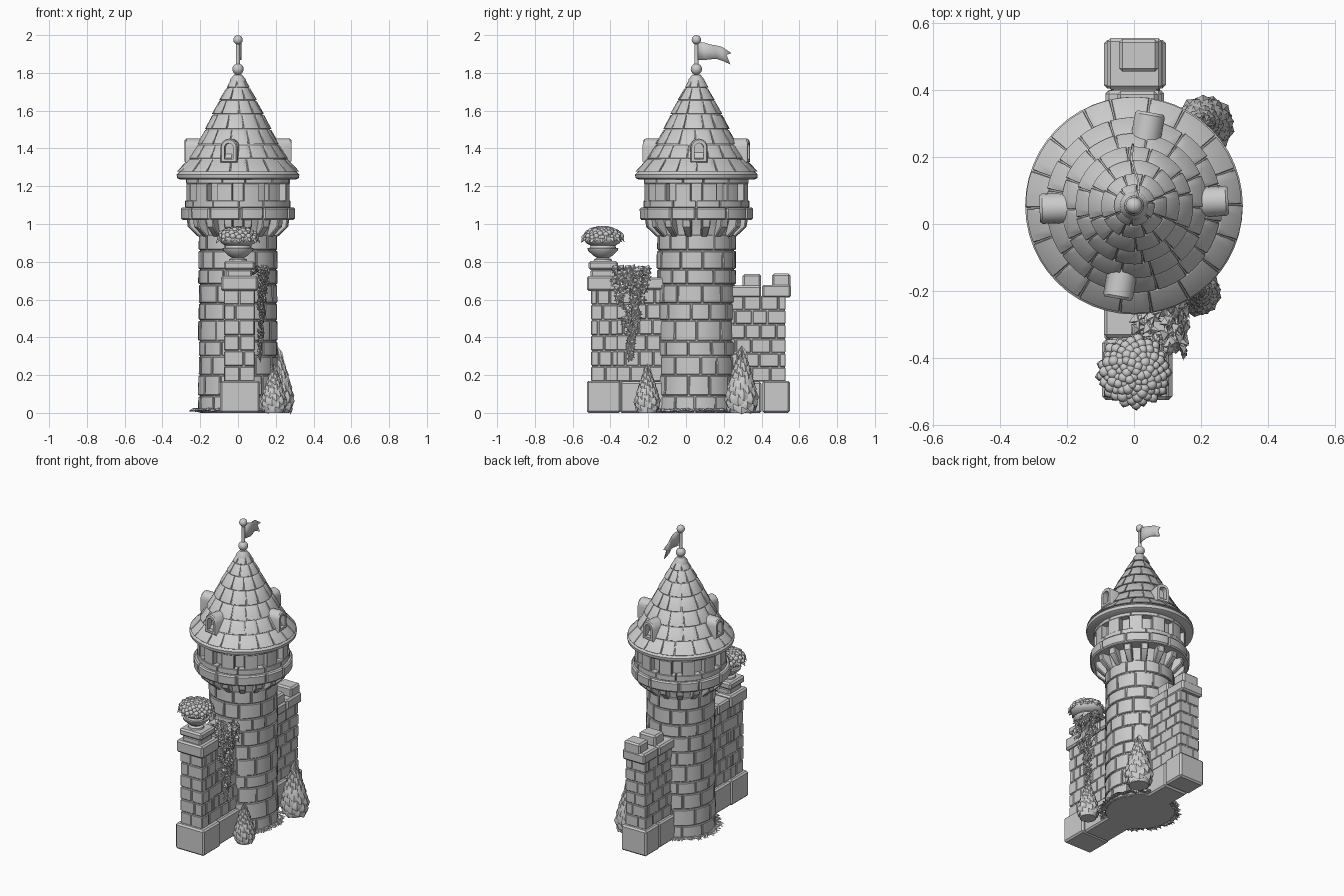
import bpy, bmesh, math, random
from mathutils import Vector, Matrix

random.seed(4)
cube = bpy.data.objects.get("Cube")
if cube:
    bpy.data.objects.remove(cube)

stone = bpy.data.materials.new("stone_grey")
stone.use_nodes = True
grey = (0.6, 0.6, 0.6, 1)
stone.diffuse_color = grey
stone.node_tree.nodes["Principled BSDF"].inputs["Base Color"].default_value = grey
TOWER = Vector((0, 0.055, 0))
TAU = math.tau
jit = lambda s: random.uniform(-s, s)


def finish(bm, name, bevel=0, at=(0, 0, 0), angle=35):
    """Turn a bmesh into a shaded object, with optional edge bevel."""
    bmesh.ops.recalc_face_normals(bm, faces=bm.faces)
    if bevel:
        sharp = [e for e in bm.edges if len(e.link_faces) == 2 and e.calc_face_angle(0) > 0.7]
        bmesh.ops.bevel(bm, geom=sharp, offset=bevel, segments=1, affect='EDGES', clamp_overlap=True)
    mesh = bpy.data.meshes.new(name)
    bm.to_mesh(mesh)
    bm.free()
    mesh.materials.append(stone)
    ob = bpy.data.objects.new(name, mesh)
    ob.location = at
    bpy.context.collection.objects.link(ob)
    bpy.ops.object.select_all(action='DESELECT')
    ob.select_set(True)
    bpy.context.view_layer.objects.active = ob
    bpy.ops.object.shade_smooth_by_angle(angle=math.radians(angle))
    return ob


def box(bm, x0, x1, y0, y1, z0, z1):
    m = Matrix.Translation(((x0 + x1) / 2, (y0 + y1) / 2, (z0 + z1) / 2))
    bmesh.ops.create_cube(bm, size=1, matrix=m @ Matrix.Diagonal((x1 - x0, y1 - y0, z1 - z0, 1)))


def arc_block(bm, prof, a0, a1, seg=4):
    """Sweep a closed (radius, height) section between two angles."""
    rings = []
    for i in range(seg + 1):
        a = a0 + (a1 - a0) * i / seg
        rings.append([bm.verts.new((r * math.cos(a), r * math.sin(a), z)) for r, z in prof])
    n = len(prof)
    for p, q in zip(rings, rings[1:]):
        for j in range(n):
            bm.faces.new((p[j], p[(j + 1) % n], q[(j + 1) % n], q[j]))
    bm.faces.new(rings[0])
    bm.faces.new(rings[-1])


def course(bm, r0, z0, r1, z1, n, depth=0.03, gap=0.006, shift=0.0, seg=4):
    """A ring of n curved blocks leaning from (r0, z0) to (r1, z1)."""
    w = TAU / n
    cuts = [shift + w * (i + jit(0.14)) for i in range(n)]
    cuts.append(cuts[0] + TAU)
    for a, b in zip(cuts, cuts[1:]):
        g, o = gap / 2 / max(r0, 0.05), jit(0.0025)
        prof = [(r0 + o, z0 + gap / 2), (r1 + o, z1 - gap / 2),
                (max(r1 - depth, 0.004), z1 - gap / 2), (max(r0 - depth, 0.004), z0 + gap / 2)]
        arc_block(bm, prof, a + g, b - g, seg)


def lathe(name, prof, at=TOWER, steps=48, angle=35):
    bm = bmesh.new()
    vs = [bm.verts.new((r, 0, z)) for r, z in prof]
    es = [bm.edges.new(p) for p in zip(vs, vs[1:])]
    bmesh.ops.spin(bm, geom=vs + es, cent=(0, 0, 0), axis=(0, 0, 1), angle=TAU, steps=steps)
    bmesh.ops.remove_doubles(bm, verts=bm.verts, dist=0.0002)
    return finish(bm, name, at=at, angle=angle)


# Tower shaft: core plus curved stone courses
lathe("tower_core", [(0, 0), (0.202, 0), (0.2, 0.95), (0.225, 1.03), (0, 1.03)])
bm = bmesh.new()
zs = [0, 0.09, 0.2, 0.3, 0.38, 0.49, 0.58, 0.68, 0.76, 0.86, 0.945]
for i, (a, b) in enumerate(zip(zs, zs[1:])):
    course(bm, 0.212 - 0.003 * (a > 0.1), a, 0.208, b, 11, shift=i * 0.3)
finish(bm, "tower_stones", 0.004, TOWER)

# Corbels below the gallery
bm = bmesh.new()
for i in range(16):
    a = TAU * (i + 0.5) / 16
    arc_block(bm, [(0.19, 0.93), (0.215, 0.935), (0.268, 0.985), (0.275, 1.03), (0.19, 1.03)],
              a - 0.085, a + 0.085, 2)
finish(bm, "corbels", 0.005, TOWER)

# Gallery: floor ring, recessed core, posts, sill and lintel
lathe("gallery_core", [(0, 1.02), (0.292, 1.02), (0.292, 1.085), (0.238, 1.085), (0.238, 1.25), (0, 1.25)])
bm = bmesh.new()
course(bm, 0.3, 1.02, 0.301, 1.09, 12, depth=0.06, gap=0.004, seg=6)
finish(bm, "gallery_floor_ring", 0.008, TOWER)
bm = bmesh.new()
course(bm, 0.279, 1.085, 0.279, 1.125, 12, depth=0.05, gap=0.003, seg=5)
course(bm, 0.277, 1.212, 0.277, 1.25, 12, depth=0.05, gap=0.003, shift=0.2, seg=5)
for i in range(12):
    a = TAU * (i + 0.5) / 12
    prof = [(0.276, 1.12), (0.276, 1.216), (0.23, 1.216), (0.23, 1.12)]
    arc_block(bm, prof, a - 0.15, a + 0.15, 3)
finish(bm, "gallery_posts", 0.003, TOWER)

# Roof: eave, core and rings of slates
ROOF = [(0.322, 1.275), (0.262, 1.345), (0.218, 1.42), (0.175, 1.5),
        (0.136, 1.58), (0.097, 1.655), (0.062, 1.72), (0.035, 1.775)]
lathe("roof_core", [(0, 1.235), (0.305, 1.235), (0.322, 1.243), (0.325, 1.262), (0.31, 1.276)]
      + [(r - 0.007, z) for r, z in ROOF[1:]] + [(0, 1.78)])
bm = bmesh.new()
for i, (p, q) in enumerate(zip(ROOF, ROOF[1:])):
    course(bm, p[0] + 0.001, p[1], q[0], q[1], max(6, 18 - 2 * i), depth=0.014, gap=0.005, shift=i * 0.23)
finish(bm, "roof_slates", 0.002, TOWER)

# Dormers: arched frame around a recess
def arch(w, z0, z1, n=8):
    zc = z1 - w
    return [(-w, z0), (w, z0)] + [(w * math.cos(math.pi * i / n), zc + w * math.sin(math.pi * i / n))
                                  for i in range(n + 1)]


for i, deg in enumerate((3, 80, 182, 260)):
    bm = bmesh.new()
    outer, inner = arch(0.045, 1.325, 1.452), arch(0.024, 1.345, 1.428)
    layers = [(0.15, outer), (0.274, outer), (0.282, [(y * 0.88, 1.39 + (z - 1.39) * 0.9) for y, z in outer]),
              (0.282, inner), (0.245, inner)]
    rings = [[bm.verts.new((x, y, z)) for y, z in pts] for x, pts in layers]
    for p, q in zip(rings, rings[1:]):
        for j in range(len(p)):
            k = (j + 1) % len(p)
            bm.faces.new((p[j], p[k], q[k], q[j]))
    bm.faces.new(rings[-1])
    bm.faces.new(rings[0])
    bmesh.ops.remove_doubles(bm, verts=bm.verts, dist=0.0003)
    ob = finish(bm, f"dormer_{i + 1}", at=TOWER)
    ob.rotation_euler.z = math.radians(deg)

# Finial with collar, ball, pole and top knob
def ball(r, z, n=8):
    return [(r * math.sin(math.pi * i / n), z - r * math.cos(math.pi * i / n)) for i in range(1, n)]


lathe("finial", [(0, 1.74), (0.045, 1.745), (0.042, 1.765), (0.022, 1.79)] + ball(0.03, 1.82)
      + [(0.011, 1.85), (0.011, 1.95)] + ball(0.025, 1.975) + [(0, 2.0)], steps=20)

# Torn, waving flag
bm = bmesh.new()
cols = [(0.062, 1.965, 1.867), (0.1, 1.96, 1.868), (0.13, 1.95, 1.872), (0.16, 1.945, 1.874), (0.19, 1.938, 1.865)]
wave = lambda y: 0.012 * math.sin((y - 0.06) * 32)
pt = lambda y, z: bm.verts.new((wave(y), y, z))
rows = [(pt(y, t), pt(y, (t + b) / 2), pt(y, b)) for y, t, b in cols]
for p, q in zip(rows, rows[1:]):
    bm.faces.new((p[0], p[1], q[1], q[0]))
    bm.faces.new((p[1], p[2], q[2], q[1]))
t, m, b = rows[-1]
notch = pt(0.215, 1.895)
bm.faces.new((t, m, notch, pt(0.24, 1.905)))
bm.faces.new((m, b, pt(0.235, 1.845), notch))
flag = finish(bm, "flag")
flag.modifiers.new("thickness", 'SOLIDIFY').thickness = 0.006

# Curtain walls: core plus through-stones, some rows split lengthwise
def wall(name, x0, x1, y0, y1, z0, z1, rows, n):
    bm = bmesh.new()
    box(bm, x0 + 0.007, x1 - 0.007, y0 + 0.007, y1 - 0.007, z0, z1)
    h = (z1 - z0) / rows
    for r in range(rows):
        cuts = [y0] + [y0 + (y1 - y0) * (i + (0.5 if r % 2 else 0) + jit(0.12)) / n
                       for i in range(0 if r % 2 else 1, n)] + [y1]
        for a, b in zip(cuts, cuts[1:]):
            mid = x0 + (x1 - x0) * random.choice((0.36, 0.5, 0.64))
            for u, v in ((x0, mid), (mid, x1)):
                o = jit(0.002)
                box(bm, u + 0.002 + o, v - 0.002 + o, a + 0.0025, b - 0.0025,
                    z0 + r * h + 0.0025, z0 + (r + 1) * h - 0.0025)
    return finish(bm, name, 0.004)


def slabs(name, *dims, bevel=0.01):
    bm = bmesh.new()
    for d in dims:
        box(bm, *d)
    return finish(bm, name, bevel)


wall("front_pillar", -0.075, 0.09, -0.505, -0.36, 0.165, 0.655, 6, 2)
wall("front_wall", -0.075, 0.085, -0.37, -0.05, 0.165, 0.66, 6, 4)
wall("back_wall", -0.072, 0.078, 0.17, 0.53, 0.165, 0.62, 6, 4)
slabs("front_base", (-0.095, 0.115, -0.525, -0.345, 0, 0.17), (-0.088, 0.1, -0.35, 0, 0, 0.165))
slabs("back_base", (-0.085, 0.09, 0.1, 0.4, 0, 0.165), (-0.09, 0.095, 0.405, 0.55, 0, 0.17))
slabs("front_copings", (-0.09, 0.105, -0.525, -0.345, 0.645, 0.725),
      (-0.09, 0.1, -0.34, -0.215, 0.65, 0.72), (-0.09, 0.1, -0.212, -0.05, 0.65, 0.718))
slabs("back_copings", (-0.085, 0.083, 0.15, 0.398, 0.61, 0.675), (-0.08, 0.083, 0.402, 0.555, 0.61, 0.678))
slabs("battlements", (-0.05, 0.07, 0.3, 0.397, 0.66, 0.735), (-0.045, 0.073, 0.455, 0.552, 0.66, 0.737))
slabs("pot_plinth", (-0.06, 0.075, -0.505, -0.37, 0.715, 0.76), (-0.075, 0.09, -0.515, -0.36, 0.757, 0.803))

# Flower bowl
POT = Vector((0.0, -0.44, 0))
lathe("flower_bowl", [(0, 0.8), (0.05, 0.8), (0.047, 0.812), (0.03, 0.82), (0.05, 0.832), (0.078, 0.858),
                      (0.082, 0.872), (0.07, 0.874), (0.06, 0.9), (0, 0.905)], POT, 24)

# Foliage: folded leaves and round puffs
POINTED = [(0, -0.7), (0.75, -0.3), (0.6, 0.35), (0, 1.1), (-0.6, 0.35), (-0.75, -0.3)]
LOBED = [(0, -0.7), (0.7, -0.7), (0.5, -0.2), (1, 0.2), (0.4, 0.3), (0, 1.2),
         (-0.4, 0.3), (-1, 0.2), (-0.5, -0.2), (-0.7, -0.7)]


def leaf(bm, pos, tip, out, size, shape, thick=0.35):
    """Leaf at pos whose point runs along tip and whose face looks along out."""
    out = Vector(out).normalized()
    tip = Vector(tip)
    tip = (tip - out * tip.dot(out)).normalized()
    side = tip.cross(out)
    place = lambda a, b, c: bm.verts.new(Vector(pos) + size * (side * a + tip * b + out * c))
    rim = [place(a, b, -0.12 * abs(a)) for a, b in shape]
    front, back = place(0, 0, thick), place(0, 0, -thick)
    for p, q in zip(rim, rim[1:] + rim[:1]):
        bm.faces.new((p, q, front))
        bm.faces.new((q, p, back))


def cone_bush(name, x, y, r, h):
    lathe(name + "_body", [(0, 0), (r * 0.6, 0), (r * 0.82, h * 0.22), (r * 0.65, h * 0.5), (0, h * 0.9)], (x, y, 0), 16)
    bm = bmesh.new()
    for i in range(90):
        t = i / 89
        rad = r * 0.92 * (1 - t) ** 0.75 * min(1, 0.72 + 1.6 * t)
        a = i * 2.4
        d = Vector((math.cos(a), math.sin(a), 0))
        leaf(bm, d * rad + Vector((0, 0, 0.02 + t * h * 0.86)), d * 0.25 + Vector((0, 0, 1)) - d * 0.3 * t,
             d + Vector((0, 0, 0.1)), h * 0.12, POINTED)
    finish(bm, name + "_leaves", at=(x, y, 0))


cone_bush("small_bush", 0.19, -0.205, 0.08, 0.245)
cone_bush("large_bush", 0.21, 0.295, 0.1, 0.34)

# Bowl plant: puffs over a dome with a drooping leafy rim
bm = bmesh.new()
for i in range(95):
    t = (i + 0.5) / 95
    a, rr = i * 2.4, math.sqrt(t)
    d = Vector((math.cos(a), math.sin(a), 0))
    pos = d * 0.1 * rr + Vector((0, 0, 0.905 + 0.07 * math.sqrt(1 - t * 0.9) + jit(0.004)))
    bmesh.ops.create_icosphere(bm, subdivisions=2, radius=random.uniform(0.012, 0.018), matrix=Matrix.Translation(pos))
    if t > 0.35:
        leaf(bm, pos + d * 0.008 - Vector((0, 0, 0.012)), d * 0.7 - Vector((0, 0, 1)), d + Vector((0, 0, 0.6)), 0.02, POINTED)
bmesh.ops.create_icosphere(bm, subdivisions=3, radius=1, matrix=Matrix.Translation((0, 0, 0.92)) @ Matrix.Diagonal((0.1, 0.1, 0.045, 1)))
finish(bm, "bowl_plant", at=POT)

# Ivy: heap on the coping and a tapering fall down the wall's left side
bm = bmesh.new()
for i in range(45):
    leaf(bm, (random.uniform(0, 0.14), random.uniform(-0.38, -0.2), 0.735 + random.uniform(0, 0.035)),
         (1, jit(1), -0.3), (0.3 + jit(0.4), jit(0.6), 1), 0.027, LOBED)
for i in range(130):
    t = (i / 129) ** 1.5
    half = 0.105 * (1 - t) ** 1.3 + 0.006
    leaf(bm, (0.108 + random.uniform(0, 0.05) * (1 - 0.7 * t), -0.295 + jit(half), 0.765 - 0.48 * t),
         (0, jit(0.6), -1), (1, jit(0.5), 0.35), 0.027 - 0.009 * t, LOBED)
finish(bm, "ivy")

# Ground leaves around the tower foot
bm = bmesh.new()
for i in range(90):
    a = i * TAU / 90
    d = Vector((math.cos(a), math.sin(a), 0))
    leaf(bm, d * (0.225 + jit(0.015)) + Vector((0, 0, 0.012 + random.uniform(0, 0.008))), d + Vector((jit(0.7), jit(0.7), 0)),
         d * 0.25 + Vector((0, 0, 1)), 0.023, LOBED)
finish(bm, "ground_leaves", at=TOWER)
